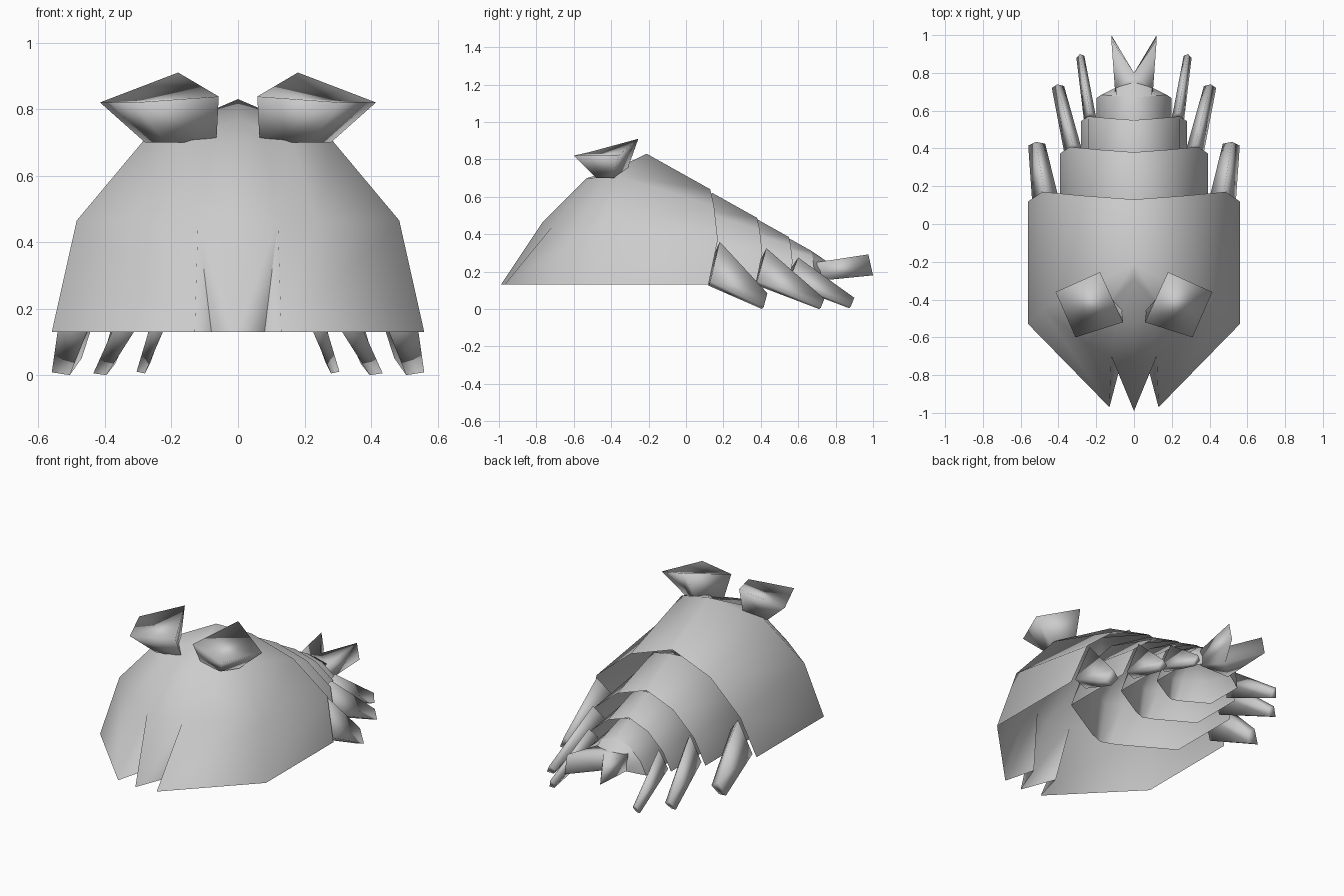
import bpy, bmesh, math

if "Cube" in bpy.data.objects:
    bpy.data.objects.remove(bpy.data.objects["Cube"])


def make(name, verts, faces, angle=180, mirror=True):
    bm = bmesh.new()
    vs = [bm.verts.new(v) for v in verts]
    for f in faces:
        bm.faces.new([vs[i] for i in f])
    bmesh.ops.remove_doubles(bm, verts=bm.verts[:], dist=0.0005)
    bmesh.ops.recalc_face_normals(bm, faces=bm.faces[:])
    me = bpy.data.meshes.new(name)
    bm.to_mesh(me)
    bm.free()
    me.shade_smooth()
    me.set_sharp_from_angle(angle=math.radians(angle))
    ob = bpy.data.objects.new(name, me)
    bpy.context.collection.objects.link(ob)
    if mirror:
        ob.modifiers.new("mirror", 'MIRROR').merge_threshold = 0.001
    return ob


def loft(name, rows, closed=False, caps=(), angle=180, mirror=True):
    n = len(rows[0])
    faces = []
    for r in range(len(rows) - 1):
        for c in range(n if closed else n - 1):
            d = (c + 1) % n
            faces.append((r*n + c, r*n + d, (r+1)*n + d, (r+1)*n + c))
    faces += [tuple(range(r*n, r*n + n)) for r in caps]
    return make(name, [v for row in rows for v in row], faces, angle, mirror)


# Shell half: rows from hem to ridge, columns from front centre to back edge
toothed = [(0, -.99, .13), (.08, -.78, .13), (.13, -.97, .13),
           (.56, -.53, .13), (.56, .12, .13)]
plain = [(0, -.83, .13), (.08, -.80, .13), (.13, -.78, .13),
         (.56, -.53, .13), (.56, .12, .13)]
upper = [
    [(0, -.77, .46), (.12, -.70, .46), (.24, -.64, .46), (.485, -.45, .465), (.485, .17, .37)],
    [(0, -.53, .70), (.08, -.50, .70), (.16, -.46, .71), (.28, -.36, .71), (.27, .15, .55)],
    [(0, -.29, .77), (0, -.29, .77), (0, -.29, .77), (0, -.21, .83), (0, .13, .64)],
]

loft("carapace", [toothed] + upper, angle=75)

# Tail segments: smaller nested copies of the shell, stepped backwards
for i, (s, back) in enumerate([(.70, .38), (.50, .55), (.355, .67)]):
    rows = [[(x*s, back + (y - .13)*s, .13 + (z - .13)*s) for x, y, z in row]
            for row in [plain] + upper]
    loft(f"tail_segment_{i + 1}", rows, angle=75)


# Legs: four-sided smooth spikes running back from the rear corners
def leg(name, bx, by, bz, tx, ty, tz):
    def ring(x, y, z, lean):
        w, h = x[1] - x[0], z[1] - z[0]
        return [(x[0] + .4*w, y - .01, z[0]), (x[1], y, z[0] + .1*h),
                (x[1] - .45*w, y + lean, z[1]), (x[0], y + .01, z[0] + .6*h)]
    loft(name, [ring(bx, by, bz, .05), ring(tx, ty, tz, .02)], True, (0, 1))


leg("front_legs", (.40, .54), .13, (.125, .36), (.47, .56), .415, (0, .085))
leg("middle_legs", (.275, .37), .38, (.13, .325), (.37, .435), .72, (0, .055))
leg("rear_legs", (.20, .265), .55, (.13, .275), (.263, .305), .88, (.005, .06))

# Eyes: flared four-sided blocks with a slanted top
base = [(.065, -.45, .70), (.22, -.48, .70), (.28, -.39, .70), (.16, -.33, .70)]
rim = [(.058, -.52, .838), (.31, -.60, .82), (.415, -.36, .82), (.18, -.255, .91)]
loft("eyes", [base, rim], True, (0, 1))

# End cap closing the last segment down to the tail fan
arch = [(0, .67, .311), (.096, .677, .279), (.172, .684, .215), (.199, .666, .13)]
root = [(0, .76, .25), (.095, .72, .255), (.10, .72, .20), (.10, .72, .15)]
loft("tail_end", [arch, root], angle=75)

# Forked tail fan
plan = [(-.10, .70), (-.12, 1), (0, .80), (.12, 1), (.10, .70)]
low = [(x, y, .15 + max(0, y - .7)*.1) for x, y in plan]
high = [(x, y - max(0, y - .9)*.25, .25 + max(0, y - .7)*.14) for x, y in plan]
loft("tail_fan", [low, high], True, (0, 1), mirror=False)
